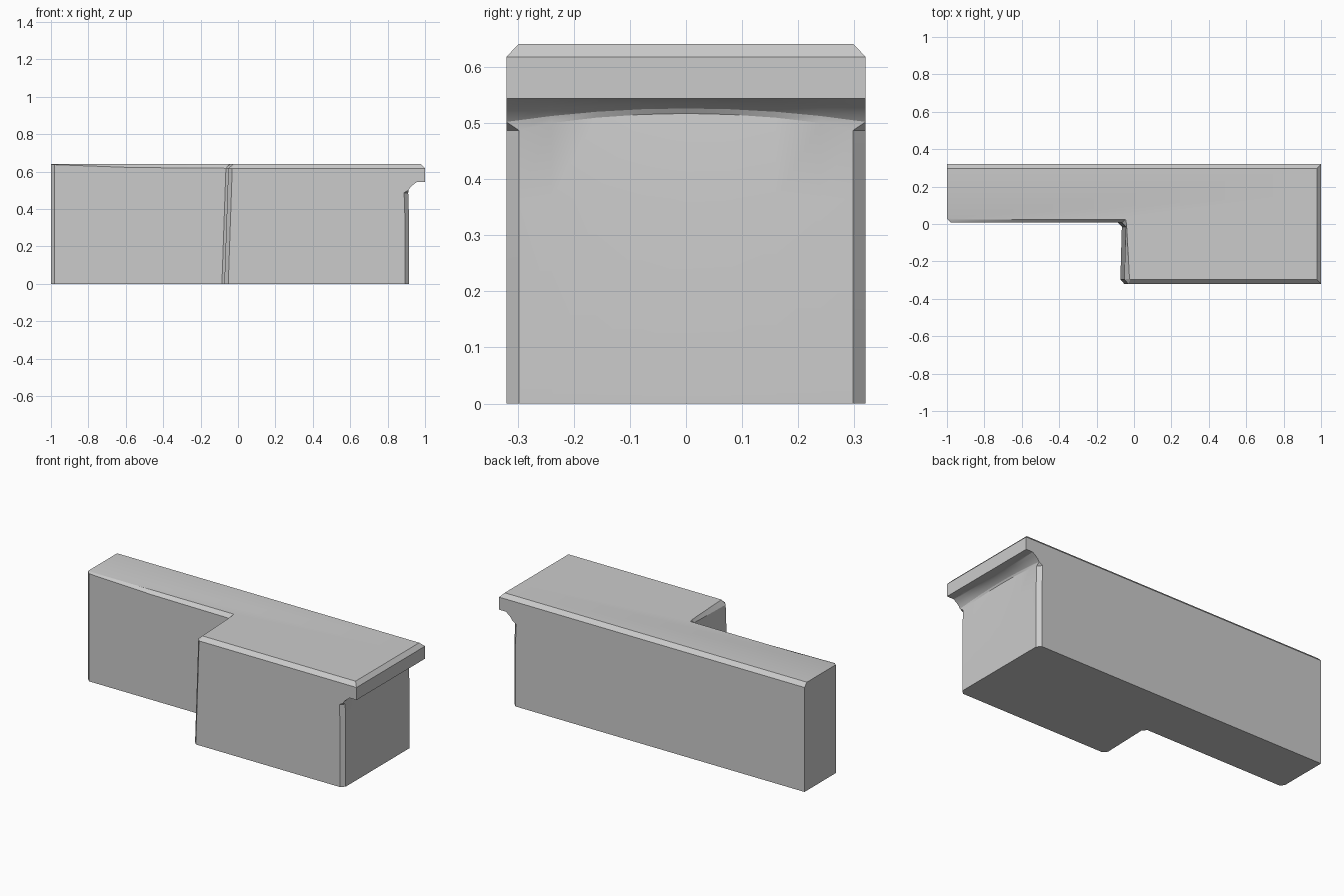
import bpy, bmesh

if "Cube" in bpy.data.objects:
    bpy.data.objects.remove(bpy.data.objects["Cube"])

# Left and front outline of the L-shape at step slant t (0 = bottom, 1 = top)
def outline(t):
    s = 0.022 * t
    return [(-1, .32), (-1, .027), (-.98, .007), (-.57, .007),
            (-.086 + s, .007), (-.065 + s, -.015),
            (-.073 + s, -.297), (-.052 + s, -.32)]

# Right end: columns across y, with chamfered corners and a hollow middle
COLUMNS = [-.24, -.16, -.08, 0, .08, .16, .24]
def end(z, xr, c, arch, hollow):
    pts = [(xr - c, -.32, z), (xr, -.32 + c, z)]
    for y in COLUMNS:
        k = 1 - (y / .32) ** 2
        pts.append((xr - hollow * k, y, z + arch * k))
    return pts + [(xr, .32 - c, z), (xr - c, .32, z)]

# Levels: height, right end x, corner chamfer, arch, hollow
LEVELS = [(0, .914, .022, 0, 0), (.365, .914, .022, 0, 0),
          (.487, .91, .022, .03, .012), (.502, .912, 0, .024, .008),
          (.517, .922, 0, .018, .004), (.531, .938, 0, .010, 0),
          (.540, .95, 0, .004, 0), (.544, .955, 0, 0, 0),
          (.544, 1, 0, 0, 0), (.618, 1, 0, 0, 0)]

bm = bmesh.new()
rings = []
for z, xr, c, arch, hollow in LEVELS:
    pts = [(x, y, z) for x, y in outline(z / .64)]
    if z == .618:                      # front chamfer tapers off at the left
        pts[1] = (-1, .027, .638)
        pts[2] = (-.98, .007, .637)
        pts[3] = (-.57, .007, .622)
    rings.append([bm.verts.new(p) for p in pts + end(z, xr, c, arch, hollow)])

# Top face inside the upper chamfer
top = [(-1, .298), (-1, .03), (-.98, .025), (-.57, .025), (-.045, .025),
       (-.04, .0), (-.024, -.292), (-.02, -.298)]
pts = [(x, y, .641) for x, y in top]
pts += [(.978, max(-.298, min(.298, p[1])), .641) for p in end(.641, 1, 0, 0, 0)]
rings.append([bm.verts.new(p) for p in pts])

# Skin between levels and close both ends
for a, b in zip(rings, rings[1:]):
    n = len(a)
    for i in range(n):
        j = (i + 1) % n
        bm.faces.new((a[i], a[j], b[j], b[i]))
bm.faces.new(rings[0][::-1])
bm.faces.new(rings[-1])
bmesh.ops.remove_doubles(bm, verts=bm.verts[:], dist=.0005)
bmesh.ops.recalc_face_normals(bm, faces=bm.faces[:])

mesh = bpy.data.meshes.new("stepped_ledge_block")
bm.to_mesh(mesh)
bm.free()
block = bpy.data.objects.new("stepped_ledge_block", mesh)
bpy.context.collection.objects.link(block)
bpy.context.view_layer.objects.active = block
block.select_set(True)
bpy.ops.object.shade_smooth_by_angle(angle=.4)
